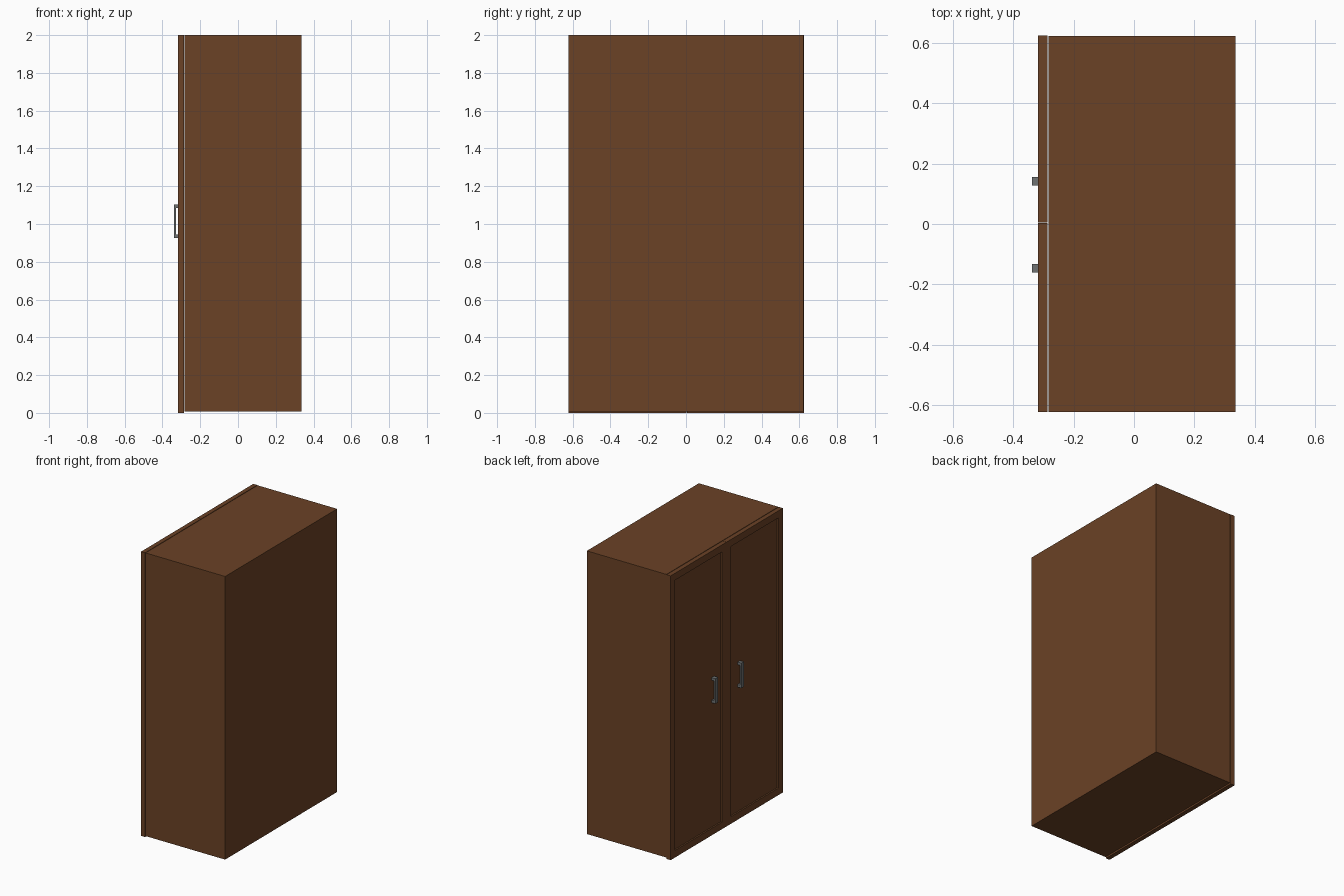
import bpy, bmesh
from mathutils import Vector

if "Cube" in bpy.data.objects:
    bpy.data.objects.remove(bpy.data.objects["Cube"])


def material(name, rgb):
    m = bpy.data.materials.new(name)
    m.diffuse_color = (*rgb, 1)
    m.use_nodes = True
    m.node_tree.nodes["Principled BSDF"].inputs["Base Color"].default_value = m.diffuse_color
    return m


wood = material("brown_wood", (0.147, 0.054, 0.019))
metal = material("grey_metal", (0.16, 0.17, 0.17))


def add_box(bm, lo, hi):
    """Add an axis-aligned box between two corners."""
    lo, hi = Vector(lo), Vector(hi)
    verts = bmesh.ops.create_cube(bm, size=1)["verts"]
    for v in verts:
        v.co = (lo + hi) / 2 + v.co * (hi - lo)


def finish(bm, name, mat):
    bmesh.ops.recalc_face_normals(bm, faces=bm.faces)
    me = bpy.data.meshes.new(name)
    bm.to_mesh(me)
    bm.free()
    me.materials.append(mat)
    ob = bpy.data.objects.new(name, me)
    bpy.context.collection.objects.link(ob)
    return ob


def facing_minus_x(bm):
    return min(bm.faces, key=lambda f: f.calc_center_median().x)


# Carcass: box hollowed from the door side
bm = bmesh.new()
add_box(bm, (-0.283, -0.623, 0.008), (0.336, 0.622, 2.0))
opening = facing_minus_x(bm)
bmesh.ops.inset_individual(bm, faces=[opening], thickness=0.03)
bmesh.ops.inset_individual(bm, faces=[opening], thickness=0.0005, depth=-0.585)
finish(bm, "cabinet_body", wood)

# Doors with a recessed panel, and a bar handle on each
for side, y0, y1, hy in (("left", 0.005, 0.625, 0.141),
                         ("right", -0.623, 0.003, -0.146)):
    bm = bmesh.new()
    add_box(bm, (-0.318, y0, 0.0), (-0.287, y1, 2.0))
    panel = facing_minus_x(bm)
    bmesh.ops.inset_individual(bm, faces=[panel], thickness=0.07)
    bmesh.ops.inset_individual(bm, faces=[panel], thickness=0.0005, depth=-0.01)
    finish(bm, side + "_door", wood)

    # Handle: grip bar and two posts reaching the recessed panel
    bm = bmesh.new()
    w = 0.014
    add_box(bm, (-0.338, hy - w, 0.926), (-0.328, hy + w, 1.102))
    for z in (0.926, 1.084):
        add_box(bm, (-0.328, hy - w, z), (-0.307, hy + w, z + 0.018))
    finish(bm, side + "_handle", metal)
